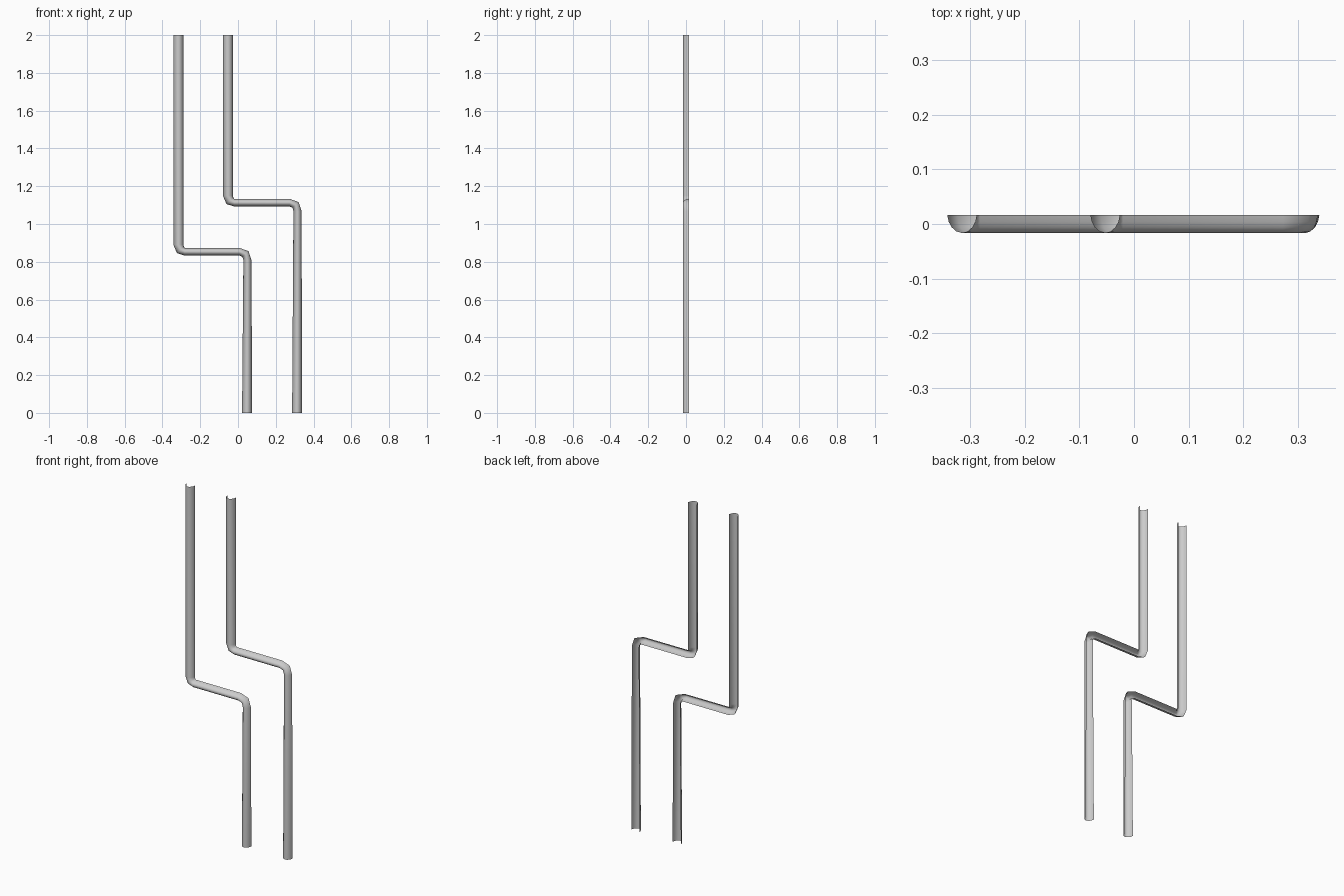
import bpy, bmesh
from mathutils import Vector

if "Cube" in bpy.data.objects:
    bpy.data.objects.remove(bpy.data.objects["Cube"])

# Half-round channel section: (fraction of half width, y), open at the back
SECTION = [(-1, 0.0165), (-0.9, 0.004), (-0.7, -0.006), (-0.38, -0.0135), (0, -0.0165),
           (0.38, -0.0135), (0.7, -0.006), (0.9, 0.004), (1, 0.0165)]


def half_pipe(name, x_top, x_low, z_mid):
    # Centre line in x, z with the half width at each station
    path = [
        (x_top, 2.0, 0.027), (x_top, z_mid + 0.037, 0.027),
        (x_top + 0.010, z_mid + 0.010, 0.025), (x_top + 0.033, z_mid, 0.0205),
        (x_low - 0.040, z_mid, 0.0205), (x_low - 0.008, z_mid - 0.012, 0.022),
        (x_low + 0.002, z_mid - 0.045, 0.0215), (x_low, 0.0, 0.0265),
    ]
    pts = [Vector((x, 0, z)) for x, z, w in path]
    bm = bmesh.new()
    rings = []
    for i, p in enumerate(pts):
        before = (p - pts[i - 1]).normalized() if i else Vector()
        after = (pts[i + 1] - p).normalized() if i < len(pts) - 1 else Vector()
        if i in (0, 1):
            t = Vector((0, 0, -1))
        elif i in (3, 4):
            t = Vector((1, 0, 0))
        elif i >= 6:
            t = Vector((0, 0, -1))
        else:
            t = (before + after).normalized()
        side = Vector((-t.z, 0, t.x))
        rings.append([bm.verts.new(p + side * (u * path[i][2]) + Vector((0, y, 0)))
                      for u, y in SECTION])
    for a, b in zip(rings, rings[1:]):
        for k in range(len(SECTION) - 1):
            bm.faces.new((a[k], b[k], b[k + 1], a[k + 1]))
    # Outside of the channel faces the front
    bm.normal_update()
    if sum(f.normal.y * f.calc_area() for f in bm.faces) > 0:
        bmesh.ops.reverse_faces(bm, faces=bm.faces[:])
    for f in bm.faces:
        f.smooth = True
    mesh = bpy.data.meshes.new(name)
    bm.to_mesh(mesh)
    bm.free()
    obj = bpy.data.objects.new(name, mesh)
    bpy.context.collection.objects.link(obj)
    return obj


# Two parallel pipes, each with a sideways jog
half_pipe("left_pipe", -0.315, 0.048, 0.853)
half_pipe("right_pipe", -0.053, 0.313, 1.113)
